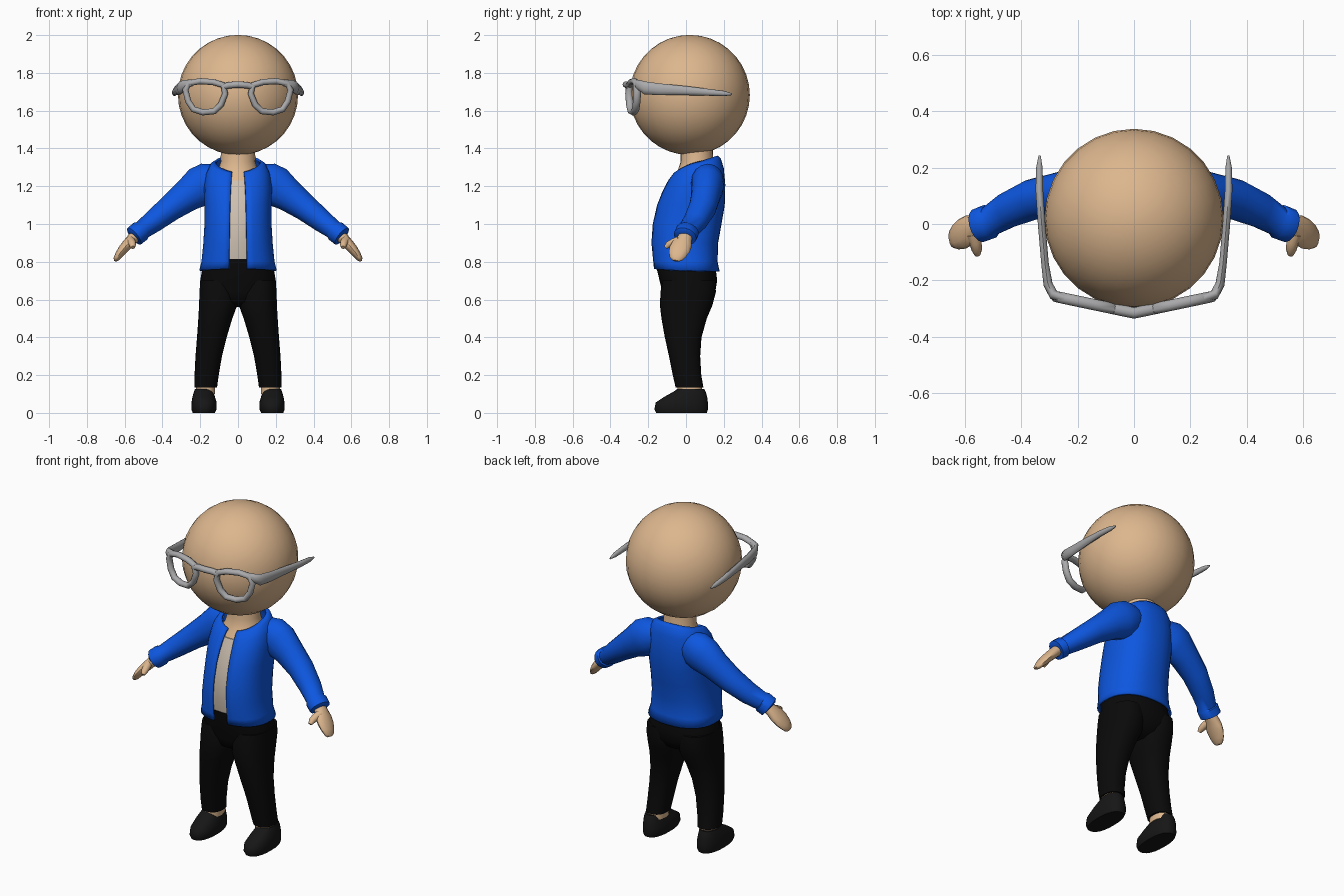
import bpy, bmesh, math
from mathutils import Vector


def material(name, rgb):
    m = bpy.data.materials.new(name)
    m.diffuse_color = (*rgb, 1)
    return m


SKIN = material("skin", (0.72, 0.47, 0.27))
BLUE = material("jacket blue", (0.004, 0.095, 0.75))
BLACK = material("trouser black", (0.003, 0.003, 0.003))
SHOE = material("shoe black", (0.008, 0.008, 0.008))
GREY = material("frame grey", (0.40, 0.40, 0.41))
CREAM = material("shirt cream", (0.62, 0.53, 0.44))


def finish(name, bm, mat, mirror=False, recalc=True, angle=50):
    if recalc:
        bmesh.ops.recalc_face_normals(bm, faces=bm.faces)
    me = bpy.data.meshes.new(name)
    bm.to_mesh(me)
    bm.free()
    ob = bpy.data.objects.new(name, me)
    bpy.context.collection.objects.link(ob)
    me.materials.append(mat)
    bpy.ops.object.select_all(action='DESELECT')
    ob.select_set(True)
    bpy.context.view_layer.objects.active = ob
    bpy.ops.object.shade_smooth_by_angle(angle=math.radians(angle))
    if mirror:
        ob.modifiers.new("mirror", 'MIRROR')
    return ob


def skin_rings(bm, rings, closed=True, caps=True, loop=False):
    """Bridge a list of point rings with quads."""
    vs = [[bm.verts.new(p) for p in r] for r in rings]
    n = len(vs[0])
    pairs = list(zip(vs, vs[1:]))
    if loop:
        pairs.append((vs[-1], vs[0]))
    for a, b in pairs:
        for j in range(n if closed else n - 1):
            k = (j + 1) % n
            bm.faces.new((a[j], a[k], b[k], b[j]))
    if caps and closed and not loop:
        bm.faces.new(vs[0][::-1])
        bm.faces.new(vs[-1])


def spow(v, e):
    return math.copysign(abs(v) ** e, v)


def loft(name, rows, mat, n=24, e=0.85, mirror=False):
    """Stack of rounded horizontal rings: (z, x0, x1, y0, y1)."""
    rings = []
    for z, x0, x1, y0, y1 in rows:
        rings.append([((x0 + x1) / 2 + (x1 - x0) / 2 * spow(math.cos(a), e),
                       (y0 + y1) / 2 + (y1 - y0) / 2 * spow(math.sin(a), e), z)
                      for a in (math.tau * i / n for i in range(n))])
    bm = bmesh.new()
    skin_rings(bm, rings)
    return finish(name, bm, mat, mirror)


def tube(name, pts, mat, ref=(0, 1, 0), n=12, mirror=False, loop=False):
    """Sweep of ellipses: (x, y, z, radius along ref, radius across)."""
    ref = Vector(ref)
    c = [Vector(p[:3]) for p in pts]
    last = len(c) - 1
    rings = []
    for i, p in enumerate(pts):
        if loop:
            t = c[(i + 1) % len(c)] - c[i - 1]
        else:
            t = c[min(i + 1, last)] - c[max(i - 1, 0)]
        t.normalize()
        u = (ref - t * ref.dot(t)).normalized()
        v = t.cross(u)
        rings.append([c[i] + u * (p[3] * math.cos(a)) + v * (p[4] * math.sin(a))
                      for a in (math.tau * k / n for k in range(n))])
    bm = bmesh.new()
    skin_rings(bm, rings, loop=loop)
    return finish(name, bm, mat, mirror)


# Head and neck
bm = bmesh.new()
bmesh.ops.create_uvsphere(bm, u_segments=28, v_segments=18, radius=0.318)
bmesh.ops.translate(bm, verts=bm.verts, vec=(0, 0.02, 1.683))
finish("head", bm, SKIN)
loft("neck", [(1.22, -.145, .145, -.078, .175), (1.25, -.125, .125, -.062, .165),
              (1.28, -.107, .107, -.045, .155), (1.33, -.092, .092, -.028, .145),
              (1.43, -.09, .09, -.03, .14)], SKIN, e=1)

# Shirt under the jacket
loft("shirt", [(.80, -.165, .165, -.15, .14), (.90, -.16, .16, -.163, .145),
               (1.0, -.155, .155, -.157, .165), (1.1, -.155, .155, -.135, .18),
               (1.17, -.155, .155, -.106, .18), (1.23, -.145, .145, -.078, .175)], CREAM)

# Open jacket body: (z front, z back, y front, y back, half width, half gap)
JACKET = [(.762, .75, -.172, .178, .206, .048), (.80, .80, -.176, .167, .194, .048),
          (.90, .90, -.186, .17, .184, .047), (1.0, 1.0, -.179, .188, .178, .045),
          (1.10, 1.10, -.156, .205, .178, .043), (1.17, 1.21, -.127, .208, .18, .04),
          (1.23, 1.295, -.095, .2, .168, .036), (1.265, 1.345, -.068, .185, .145, .032),
          (1.272, 1.362, -.052, .168, .12, .03)]
N, E = 32, 0.85
rings = []
for zf, zb, yf, yb, hw, gap in JACKET:
    a0 = math.asin((gap / hw) ** (1 / E))
    ring = []
    for i in range(N + 1):
        a = -math.pi / 2 + a0 + (math.tau - 2 * a0) * i / N
        t = max(0, (1 + math.sin(a)) / 2) ** 0.65
        ring.append((hw * spow(math.cos(a), E),
                     (yf + yb) / 2 + (yb - yf) / 2 * spow(math.sin(a), E),
                     zf + (zb - zf) * t))
    rings.append(ring)
bm = bmesh.new()
skin_rings(bm, rings, closed=False, caps=False)
jacket = finish("jacket_body", bm, BLUE, recalc=False)
solid = jacket.modifiers.new("thickness", 'SOLIDIFY')
solid.thickness = 0.012
solid.offset = -1

# Sleeves with turned cuffs
tube("sleeve", [(.11, .11, 1.235, .075, .085), (.155, .115, 1.222, .088, .105),
                (.20, .113, 1.198, .088, .108), (.27, .105, 1.15, .078, .086),
                (.36, .087, 1.083, .073, .07), (.45, .048, 1.012, .064, .059),
                (.508, .012, .968, .055, .05), (.516, .008, .962, .063, .057),
                (.55, -.005, .935, .062, .056), (.553, -.006, .932, .05, .044)],
     BLUE, n=16, mirror=True)

# Hands
tube("hand", [(.53, .003, .948, .036, .032), (.56, -.008, .92, .04, .03),
              (.585, -.022, .893, .055, .028), (.608, -.034, .866, .056, .026),
              (.63, -.045, .838, .047, .021), (.645, -.052, .815, .034, .015),
              (.65, -.054, .805, .018, .008)], SKIN, mirror=True)
tube("thumb", [(.572, -.035, .915, .024, .022), (.563, -.065, .905, .022, .02),
               (.558, -.092, .891, .019, .018), (.556, -.109, .876, .011, .01)],
     SKIN, ref=(1, 0, 0), n=10, mirror=True)

# Trousers
loft("trouser_hips", [(.815, -.175, .175, -.158, .148), (.76, -.19, .19, -.154, .158),
                      (.70, -.2, .2, -.14, .165), (.64, -.2, .2, -.125, .155),
                      (.59, -.15, .15, -.11, .125), (.56, -.05, .05, -.06, .07)], BLACK)
loft("trouser_leg", [(.70, .015, .2, -.125, .155), (.64, .004, .204, -.135, .158),
                     (.57, .004, .206, -.138, .14), (.5, .03, .21, -.13, .11),
                     (.4, .06, .217, -.112, .082), (.3, .085, .225, -.09, .075),
                     (.2, .102, .23, -.07, .081), (.135, .111, .231, -.055, .092)],
     BLACK, mirror=True)

# Ankles and shoes
loft("ankle", [(.10, .122, .222, -.045, .084), (.16, .122, .222, -.045, .084)],
     SKIN, mirror=True)
loft("shoe", [(0, .122, .24, -.158, .11), (.02, .113, .247, -.167, .117),
              (.055, .113, .246, -.16, .116), (.085, .122, .241, -.115, .112),
              (.11, .13, .234, -.07, .105), (.127, .136, .228, -.045, .097)],
     SHOE, mirror=True)

# Glasses: rims, bridge, temples
RIM = [(.078, 1.735), (.13, 1.751), (.2, 1.756), (.26, 1.746), (.278, 1.71),
       (.264, 1.65), (.236, 1.607), (.185, 1.591), (.125, 1.597), (.09, 1.632),
       (.068, 1.69)]
tube("glasses_rim", [(x, -.316 + .21 * x, z, .02, .017) for x, z in RIM],
     GREY, n=10, mirror=True, loop=True)
tube("glasses_bridge", [(x, -.316 + .21 * abs(x), z, .02, .018) for x, z in
                        ((-.085, 1.725), (-.045, 1.735), (0, 1.738), (.045, 1.735), (.085, 1.725))],
     GREY, n=10)
tube("glasses_temple", [(.245, -.264, 1.747, .018, .016), (.285, -.252, 1.738, .026, .018),
                        (.305, -.215, 1.72, .034, .017), (.316, -.14, 1.713, .031, .014),
                        (.328, 0, 1.706, .024, .014), (.336, .12, 1.697, .018, .014),
                        (.336, .2, 1.691, .014, .012), (.335, .243, 1.687, .005, .004)],
     GREY, ref=(0, 0, 1), n=10, mirror=True)
